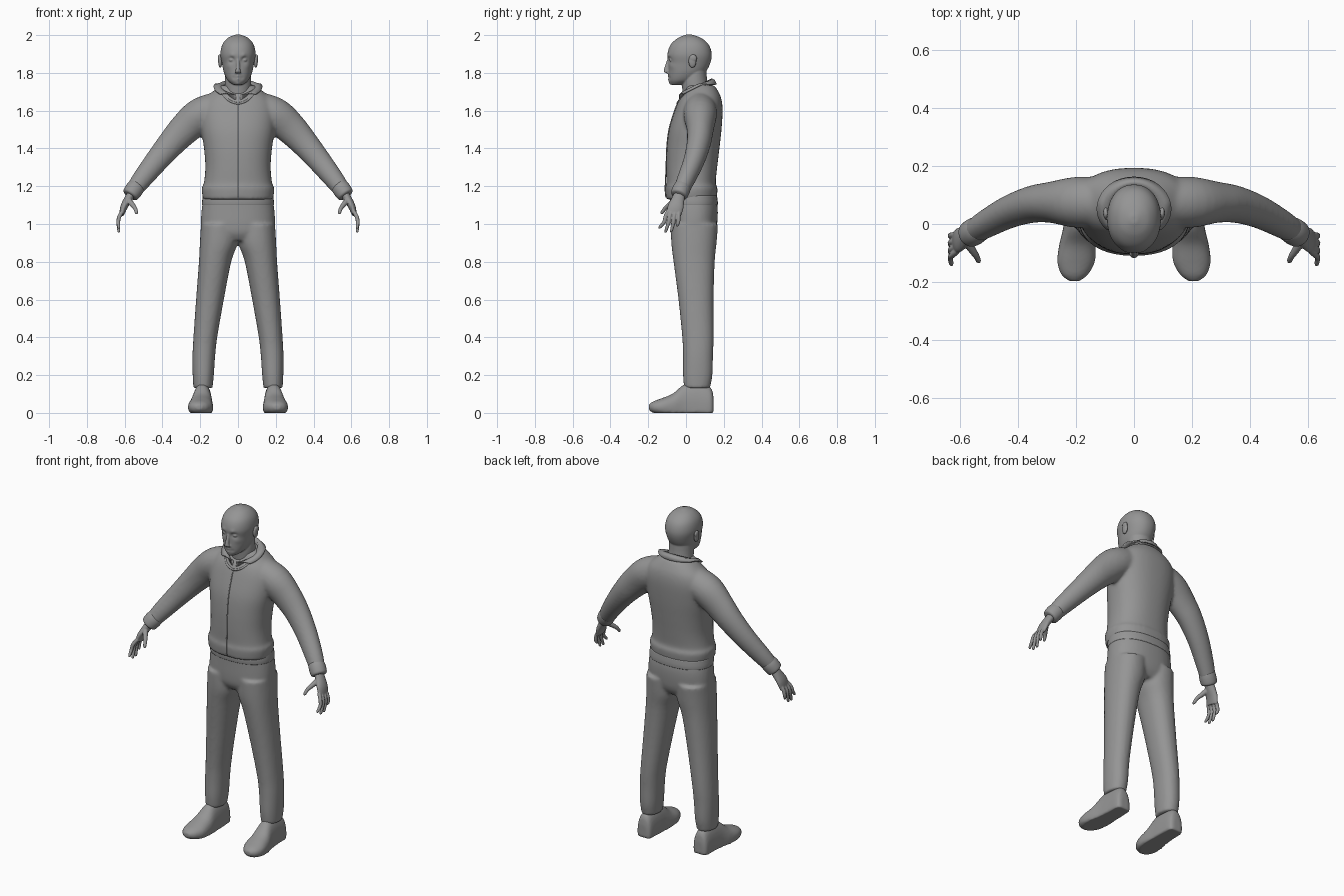
import bpy, bmesh, math
from mathutils import Vector

old = bpy.data.objects.get("Cube")
if old:
    bpy.data.objects.remove(old, do_unlink=True)

grey = bpy.data.materials.new("plain_grey")
grey.use_nodes = True
grey.diffuse_color = (0.3, 0.3, 0.3, 1)
grey.node_tree.nodes["Principled BSDF"].inputs["Base Color"].default_value = (0.3, 0.3, 0.3, 1)

X, Y, Z = Vector((1, 0, 0)), Vector((0, 1, 0)), Vector((0, 0, 1))


def smooth_rows(rows, steps):
    """Catmull-Rom interpolation of the ring rows."""
    pts = [Vector(r) for r in rows]
    out = []
    for i in range(len(pts) - 1):
        p0, p1, p2 = pts[max(i - 1, 0)], pts[i], pts[i + 1]
        p3 = pts[min(i + 2, len(pts) - 1)]
        for k in range(steps):
            t = k / steps
            out.append((p1 * 2 + (p2 - p0) * t + (p0 * 2 - p1 * 5 + p2 * 4 - p3) * t * t
                        + (p1 * 3 - p0 - p2 * 3 + p3) * t ** 3) / 2)
    return out + [pts[-1]]


def loft(bm, rows, ref=X, normal=None, power=2, sides=32, steps=4):
    """Skin rings (x, y, z, radius along ref, other radius) into a capped tube."""
    rows = smooth_rows(rows, steps)
    rings = []
    for i, r in enumerate(rows):
        ahead, behind = rows[min(i + 1, len(rows) - 1)], rows[max(i - 1, 0)]
        t = normal or Vector(ahead[:3]) - Vector(behind[:3])
        t = t.normalized()
        u = (ref - t * t.dot(ref)).normalized()
        v = t.cross(u)
        ring = []
        for k in range(sides):
            a = math.tau * k / sides
            c, s = math.cos(a), math.sin(a)
            c = math.copysign(abs(c) ** (2 / power), c)
            s = math.copysign(abs(s) ** (2 / power), s)
            ring.append(bm.verts.new(Vector(r[:3]) + u * c * r[3] + v * s * r[4]))
        rings.append(ring)
    for a, b in zip(rings, rings[1:]):
        for k in range(sides):
            j = (k + 1) % sides
            bm.faces.new((a[k], a[j], b[j], b[k]))
    bm.faces.new(rings[0][::-1])
    bm.faces.new(rings[-1])


def slabs(rows):
    """Turn (z, x min, x max, y min, y max) rows into level rings."""
    return [((a + b) / 2, (c + d) / 2, z, (b - a) / 2, (d - c) / 2) for z, a, b, c, d in rows]


def body(rows):
    """Turn (z, half width, y min, y max) rows into centred level rings."""
    return slabs([(z, -w, w, c, d) for z, w, c, d in rows])


def flip(rows, s):
    return [(r[0] * s, *r[1:]) for r in rows]


def ball(bm, centre, size):
    made = bmesh.ops.create_uvsphere(bm, u_segments=20, v_segments=12, radius=1)["verts"]
    for v in made:
        v.co = Vector(centre) + Vector(a * b for a, b in zip(v.co, size))


def finish(name, bm, voxel=0, relax=0):
    bmesh.ops.recalc_face_normals(bm, faces=bm.faces)
    mesh = bpy.data.meshes.new(name)
    for f in bm.faces:
        f.smooth = True
    bm.to_mesh(mesh)
    bm.free()
    mesh.materials.append(grey)
    obj = bpy.data.objects.new(name, mesh)
    bpy.context.collection.objects.link(obj)
    if voxel:
        m = obj.modifiers.new("Blend", "REMESH")
        m.mode, m.voxel_size, m.use_smooth_shade = "VOXEL", voxel, True
    if relax:
        m = obj.modifiers.new("Relax", "SMOOTH")
        m.factor, m.iterations = 0.5, relax
    return obj


# Jumper: torso and sleeves blended together
bm = bmesh.new()
loft(bm, body([(1.13, .186, -.106, .162), (1.19, .192, -.11, .167), (1.215, .181, -.104, .157),
               (1.3, .173, -.105, .165), (1.4, .18, -.102, .177), (1.5, .195, -.09, .188),
               (1.6, .2, -.06, .194), (1.66, .178, -.036, .188), (1.7, .135, -.01, .172),
               (1.735, .09, .0, .15)]), normal=Z, power=2.3, sides=48)
for s in (1, -1):
    loft(bm, flip([(.11, .075, 1.615, .085, .085), (.2, .075, 1.575, .088, .092),
                   (.28, .075, 1.505, .072, .085), (.35, .068, 1.43, .064, .074),
                   (.43, .042, 1.335, .056, .063), (.51, 0, 1.235, .048, .053),
                   (.55, -.025, 1.18, .042, .045)], s), ref=Y)
finish("jumper", bm, .009, 8)

# Raised centre seam and neckline trim
bm = bmesh.new()
loft(bm, [(0, -.106, 1.14, .003, .003), (0, -.11, 1.19, .003, .003), (0, -.105, 1.3, .003, .003),
          (0, -.102, 1.4, .003, .003), (0, -.09, 1.5, .003, .003), (0, -.06, 1.6, .003, .003),
          (0, -.044, 1.64, .003, .003)], sides=8)
finish("front_seam", bm)
bm = bmesh.new()
loft(bm, [(x, y, z, .006, .006) for x, y, z in
          ((-.085, .0, 1.69), (-.05, -.034, 1.655), (0, -.045, 1.638),
           (.05, -.034, 1.655), (.085, .0, 1.69))], ref=Z, sides=10)
finish("neckline", bm)

# Open folded collar
bm = bmesh.new()
rows = []
for i in range(41):
    t = i / 20 - 1
    side = math.copysign(1, t)
    inner = math.pi - (1 - abs(t)) * math.radians(172)
    outer = math.pi - (1 - abs(t)) * math.radians(132)
    a, b = (math.pi - inner + math.radians(8)), (math.pi - outer + math.radians(48))
    a, b = math.radians(8) + abs(1 - abs(t)) * math.radians(172), math.radians(48) + (1 - abs(t)) * math.radians(132)
    top = Vector((side * math.sin(a) * .08, .052 - math.cos(a) * .086, 1.725 - .042 * math.cos(a)))
    low = Vector((side * math.sin(b) * .128, .054 - math.cos(b) * .106, 1.725 - .055 * max(math.cos(b), -.25)))
    stand = top - Z * .05
    mid = (top + low) / 2 + Z * .008
    rows.append([bm.verts.new(p) for p in (stand, top, mid, low)])
for p, q in zip(rows, rows[1:]):
    for k in range(3):
        bm.faces.new((p[k], p[k + 1], q[k + 1], q[k]))
m = finish("collar", bm).modifiers.new("Cloth", "SOLIDIFY")
m.thickness, m.offset = .008, 0

# Trousers: hips and legs blended together, with a waistband
bm = bmesh.new()
loft(bm, body([(.91, .15, -.05, .13), (.95, .185, -.074, .155), (1.0, .196, -.08, .165),
               (1.08, .192, -.08, .168), (1.16, .178, -.08, .155)]), normal=Z, power=2.3, sides=48)
for s in (1, -1):
    loft(bm, flip(slabs([(.13, .135, .236, -.01, .127), (.2, .128, .24, -.016, .14),
                         (.3, .121, .241, -.016, .143), (.4, .11, .236, -.02, .146),
                         (.6, .075, .222, -.04, .146), (.8, .036, .207, -.066, .152),
                         (.9, .002, .202, -.078, .162), (1, .002, .196, -.08, .17)]), s),
         normal=Z, power=2.2)
finish("trousers", bm, .009, 6)
bm = bmesh.new()
loft(bm, body([(1.1, .19, -.083, .168), (1.12, .19, -.085, .168), (1.15, .186, -.084, .164)]),
     normal=Z, power=2.3, sides=48)
finish("waistband", bm)

# Head and neck, with the face pushed in and out of the skull
bm = bmesh.new()
loft(bm, body([(1.737, .025, -.078, -.02), (1.76, .054, -.089, .05), (1.8, .074, -.092, .1),
               (1.85, .085, -.093, .128), (1.9, .093, -.098, .136), (1.95, .083, -.081, .12),
               (1.985, .054, -.042, .08), (2.003, .012, .002, .03)]),
     normal=Z, power=2.15, sides=72, steps=8)
features = [(.034, 1.87, .014, .013), (.03, 1.893, .012, -.005), (.052, 1.835, .016, -.004),
            (0, 1.784, .008, -.006), (0, 1.764, .007, -.006), (.022, 1.774, .008, .003),
            (0, 1.745, .012, -.006)]
for v in bm.verts:
    if v.co.y < 0:
        v.co.y += sum(d * math.exp(-((abs(v.co.x) - x) ** 2 + (v.co.z - z) ** 2) / (r * r))
                      for x, z, r, d in features)
loft(bm, [(0, -.088, 1.88, .008, .008), (0, -.097, 1.85, .009, .01), (0, -.105, 1.818, .012, .012),
          (0, -.104, 1.805, .017, .012), (0, -.095, 1.797, .014, .008)], normal=Z, sides=20)
loft(bm, body([(1.64, .08, -.01, .135), (1.7, .072, -.018, .125), (1.76, .07, -.022, .112),
               (1.83, .068, -.01, .108)]), normal=Z)
for s in (1, -1):
    ball(bm, (s * .034, -.077, 1.868), (.014, .012, .01))
finish("head", bm, .004, 3)

for s, side in ((1, "left"), (-1, "right")):
    # Ear
    bm = bmesh.new()
    ball(bm, (s * .094, .034, 1.862), (.011, .021, .035))
    ball(bm, (s * .098, .038, 1.878), (.009, .02, .02))
    finish(side + "_ear", bm, .003, 3)

    # Cuff
    bm = bmesh.new()
    loft(bm, flip([(.535, -.016, 1.2, .044, .045), (.55, -.025, 1.182, .047, .048),
                   (.568, -.036, 1.157, .045, .045), (.573, -.039, 1.15, .036, .036)], s), ref=Y)
    finish(side + "_cuff", bm)

    # Hand: palm, four fingers and thumb
    bm = bmesh.new()
    loft(bm, flip([(.558, -.03, 1.17, .028, .022), (.582, -.042, 1.13, .034, .022),
                   (.604, -.055, 1.09, .042, .019), (.616, -.064, 1.05, .039, .013)], s), ref=Y)
    for base, tip, end in ((-.094, -.138, .975), (-.075, -.107, .955),
                           (-.055, -.077, .957), (-.035, -.046, .985)):
        loft(bm, flip([(.61, base, 1.07, .01, .011), (.628, (base * 2 + tip) / 3, 1.04, .01, .011),
                       (.634, (base + tip) / 2, 1.01, .01, .01), (.631, tip, end + .008, .008, .008),
                       (.63, tip, end, .004, .004)], s), ref=Y, sides=14)
    loft(bm, flip([(.582, -.055, 1.13, .016, .016), (.562, -.085, 1.105, .014, .014),
                   (.545, -.11, 1.083, .011, .011), (.537, -.127, 1.06, .009, .009),
                   (.536, -.131, 1.052, .004, .004)], s), ref=X, sides=14)
    finish(side + "_hand", bm, .0035, 3)

    # Shoe, flattened underneath
    bm = bmesh.new()
    loft(bm, flip([(.188, .146, .03, .025, .05), (.188, .13, .03, .045, .105),
                   (.188, .06, .03, .05, .13), (.19, -.01, .03, .054, .12),
                   (.195, -.07, .03, .063, .072), (.2, -.13, .03, .065, .047),
                   (.205, -.175, .03, .046, .03), (.206, -.197, .03, .018, .013)], s),
         normal=Y, power=2.2)
    for v in bm.verts:
        v.co.z = max(v.co.z, 0)
    finish(side + "_shoe", bm, .007, 4)
